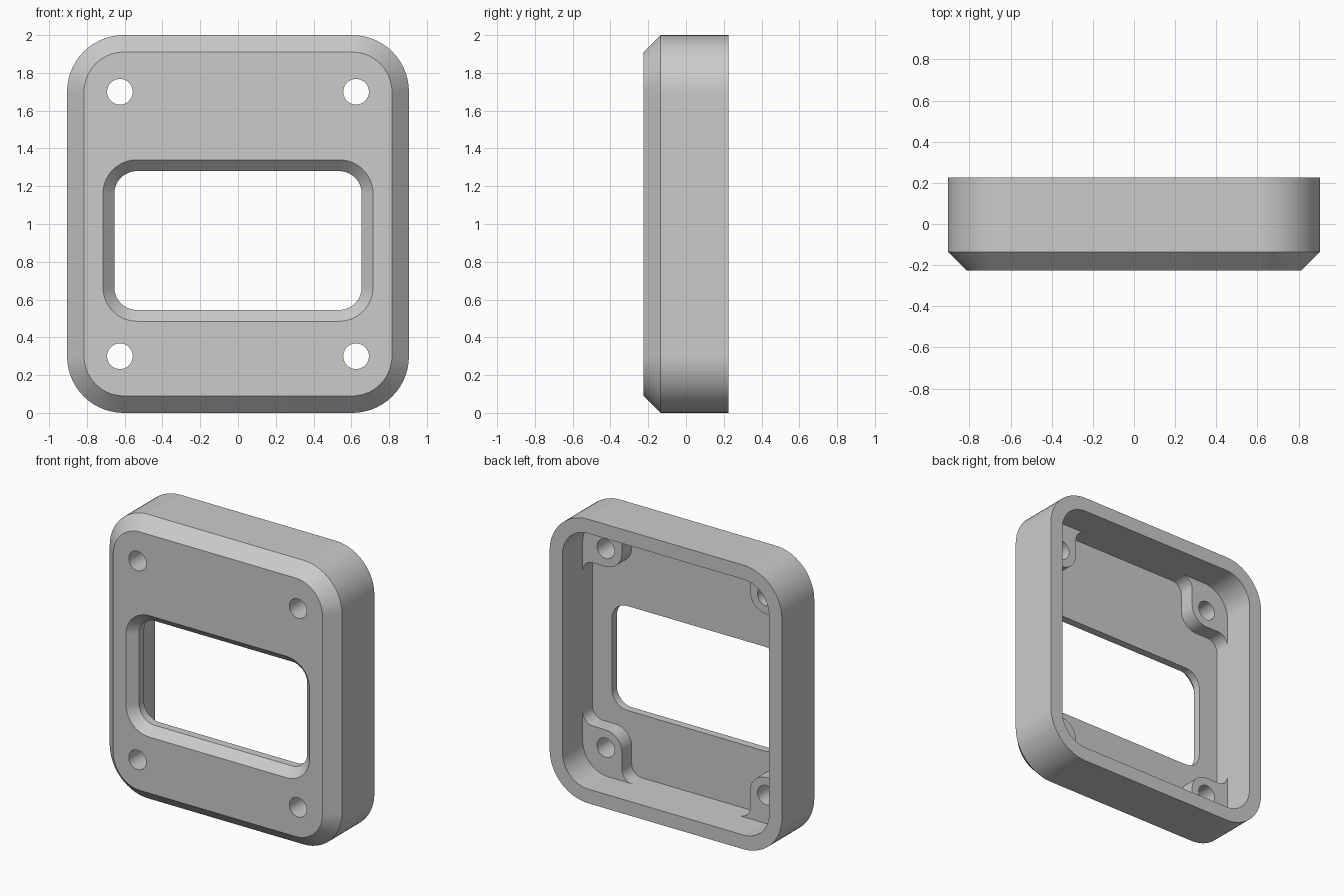
import bpy, bmesh, math

cube = bpy.data.objects.get("Cube")
if cube:
    bpy.data.objects.remove(cube, do_unlink=True)

grey = bpy.data.materials.new("mid grey")
grey.use_nodes = True
colour = (0.6, 0.6, 0.6, 1)
grey.diffuse_color = colour
grey.node_tree.nodes["Principled BSDF"].inputs["Base Color"].default_value = colour


def arc(cx, cz, r, start, end, steps=14):
    """Points on an arc in the x-z plane, angles in degrees."""
    angles = [math.radians(start + (end - start) * i / steps) for i in range(steps + 1)]
    return [(cx + r * math.cos(a), cz + r * math.sin(a)) for a in angles]


def rounded_rect(hx, z0, z1, r):
    return (arc(hx - r, z1 - r, r, 0, 90) + arc(r - hx, z1 - r, r, 90, 180)
            + arc(r - hx, z0 + r, r, 180, 270) + arc(hx - r, z0 + r, r, 270, 360))


def loft(name, sections):
    """Closed solid through (y, outline) sections along the depth."""
    bm = bmesh.new()
    rings = [[bm.verts.new((x, y, z)) for x, z in pts] for y, pts in sections]
    n = len(rings[0])
    for a, b in zip(rings, rings[1:]):
        for i in range(n):
            j = (i + 1) % n
            bm.faces.new((a[i], a[j], b[j], b[i]))
    bm.faces.new(rings[0])
    bm.faces.new(rings[-1][::-1])
    bmesh.ops.recalc_face_normals(bm, faces=bm.faces)
    mesh = bpy.data.meshes.new(name)
    bm.to_mesh(mesh)
    bm.free()
    obj = bpy.data.objects.new(name, mesh)
    obj.data.materials.append(grey)
    bpy.context.collection.objects.link(obj)
    return obj


def combine(target, tool, operation):
    mod = target.modifiers.new(operation.lower(), "BOOLEAN")
    mod.operation, mod.solver, mod.object = operation, "EXACT", tool
    bpy.context.view_layer.objects.active = target
    bpy.ops.object.modifier_apply(modifier=mod.name)
    bpy.data.objects.remove(tool, do_unlink=True)


# Main dimensions
HALF_W, HEIGHT, FRONT, BACK = 0.905, 2.0, -0.225, 0.225
CHAMFER, WALL, RADIUS = 0.09, 0.10, 0.30
PLATE_BACK, BOSS_BACK = -0.11, 0.0
HOLE_X, HOLE_Z, HOLE_R = 0.625, 0.30, 0.068


def outline(inset):
    return rounded_rect(HALF_W - inset, inset, HEIGHT - inset, RADIUS - inset)


def window(grow):
    return rounded_rect(0.655 + grow, 0.545 - grow, 1.28 + grow, 0.12 + grow)


# Chamfered outer shell, hollowed from behind
housing = loft("bezel_housing", [(FRONT, outline(CHAMFER)),
                                 (FRONT + CHAMFER, outline(0)), (BACK, outline(0))])
combine(housing, loft("cavity", [(PLATE_BACK, outline(WALL)), (0.3, outline(WALL))]),
        "DIFFERENCE")

# Window with a sloped front rim
combine(housing, loft("window", [(FRONT - 0.02, window(0.08)), (FRONT + 0.06, window(0)),
                                 (-0.05, window(0))]), "DIFFERENCE")

# Corner screw bosses blended into the walls, with through holes
b, f = 0.125, 0.08
wall_x = HALF_W - WALL
boss = (arc(HALF_W - RADIUS, RADIUS, 0.24, 0, -90)
        + [(HOLE_X - b - f, 0.06)]
        + arc(HOLE_X - b - f, WALL + f, f, -90, 0)
        + arc(HOLE_X, HOLE_Z, b, 180, 90)
        + arc(wall_x - f, HOLE_Z + b + f, f, -90, 0)
        + [(0.845, HOLE_Z + b + f)])
hole = arc(HOLE_X, HOLE_Z, HOLE_R, 0, 360, 40)[:-1]

for sx in (1, -1):
    for top in (False, True):
        def place(pts):
            return [(sx * x, HEIGHT - z if top else z) for x, z in pts]
        combine(housing, loft("boss", [(-0.15, place(boss)), (BOSS_BACK, place(boss))]), "UNION")
        combine(housing, loft("screw_hole", [(-0.3, place(hole)), (0.1, place(hole))]),
                "DIFFERENCE")

# Smooth corners, crisp edges
bpy.ops.object.select_all(action="DESELECT")
housing.select_set(True)
bpy.context.view_layer.objects.active = housing
bpy.ops.object.shade_smooth_by_angle(angle=math.radians(30))
weighted = housing.modifiers.new("even_shading", "WEIGHTED_NORMAL")
weighted.keep_sharp = True
